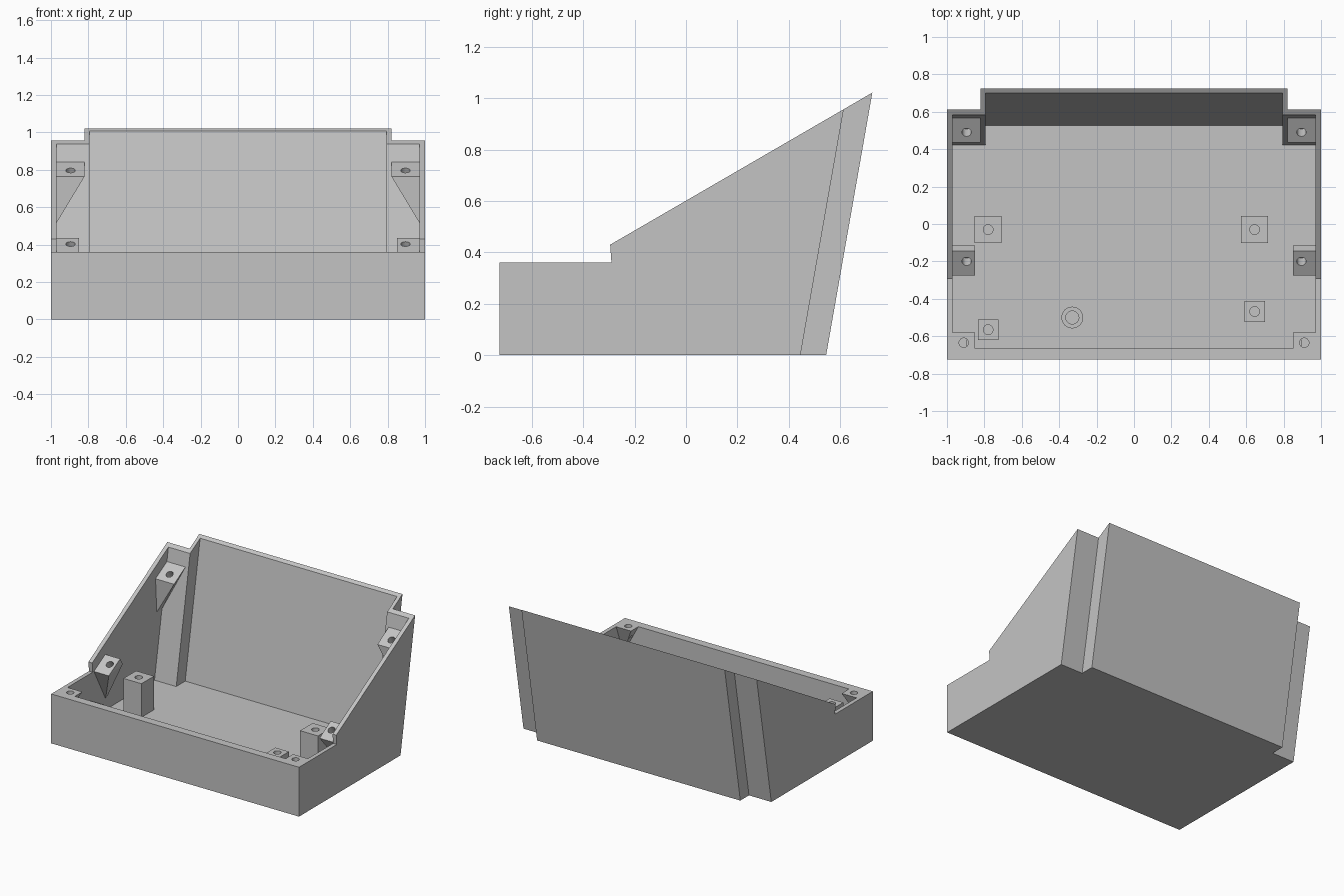
import bpy, bmesh
from mathutils import Matrix, Vector

old = bpy.data.objects.get("Cube")
if old:
    bpy.data.objects.remove(old, do_unlink=True)

LEAN = 0.176    # backward lean of the rear wall, y per z
PITCH = 0.58    # rise of the sloped rim, z per y
FLOOR = 0.03
RIM = 0.36      # height of the low front rim

grey = bpy.data.materials.new("light_grey_plastic")
grey.use_nodes = True
grey.diffuse_color = (0.55, 0.55, 0.55, 1)
grey.node_tree.nodes["Principled BSDF"].inputs["Base Color"].default_value = (0.55, 0.55, 0.55, 1)


def finish(name, bm):
    bmesh.ops.recalc_face_normals(bm, faces=bm.faces)
    mesh = bpy.data.meshes.new(name)
    bm.to_mesh(mesh)
    bm.free()
    mesh.materials.append(grey)
    obj = bpy.data.objects.new(name, mesh)
    bpy.context.collection.objects.link(obj)
    return obj


def bridge(name, ring_a, ring_b):
    """Solid between two matching outlines."""
    bm = bmesh.new()
    a = [bm.verts.new(p) for p in ring_a]
    b = [bm.verts.new(p) for p in ring_b]
    bm.faces.new(a)
    bm.faces.new(b)
    for i in range(len(a)):
        j = (i + 1) % len(a)
        bm.faces.new((a[i], a[j], b[j], b[i]))
    return finish(name, bm)


def hull(name, points):
    bm = bmesh.new()
    for p in points:
        bm.verts.new(p)
    bmesh.ops.convex_hull(bm, input=bm.verts)
    bmesh.ops.dissolve_limit(bm, angle_limit=0.01, verts=bm.verts, edges=bm.edges)
    return finish(name, bm)


def box(name, x, y, size, z0, z1):
    h = size / 2
    return hull(name, [(x + i * h, y + j * h, z)
                       for i in (-1, 1) for j in (-1, 1) for z in (z0, z1)])


def cylinder(name, centre, radius, depth, tilt=0):
    bm = bmesh.new()
    place = Matrix.Translation(Vector(centre)) @ Matrix.Rotation(tilt, 4, 'X')
    bmesh.ops.create_cone(bm, cap_ends=True, segments=32, radius1=radius,
                          radius2=radius, depth=depth, matrix=place)
    return finish(name, bm)


def cut(obj, cutter):
    """Subtract the cutter and throw it away."""
    cutter.hide_render = True
    mod = obj.modifiers.new("cut", 'BOOLEAN')
    mod.operation = 'DIFFERENCE'
    mod.solver = 'EXACT'
    mod.object = cutter
    graph = bpy.context.evaluated_depsgraph_get()
    mesh = bpy.data.meshes.new_from_object(obj.evaluated_get(graph))
    obj.modifiers.clear()
    obj.data = mesh
    bpy.data.objects.remove(cutter, do_unlink=True)


def leaning_block(name, half, inner_half, front, wing, back, z0, z1):
    """Stepped plan with upright front and a leaning rear."""
    def ring(z):
        w, b = wing + LEAN * z, back + LEAN * z
        right = [(half, front), (half, w), (inner_half, w), (inner_half, b)]
        return [(x, y, z) for x, y in right + [(-x, y) for x, y in reversed(right)]]
    return bridge(name, ring(z0), ring(z1))


# Case shell: solid body, hollowed, then trimmed along the stepped rim
shell = leaning_block("case_shell", 1.0, 0.82, -0.725, 0.445, 0.545, 0, 1.2)
cut(shell, leaning_block("cavity", 0.97, 0.795, -0.665, 0.418, 0.522, FLOOR, 1.4))
trim = [(-2, RIM), (-0.29, RIM), (-0.295, 0.43), (2, 0.43 + PITCH * 2.295), (2, 3), (-2, 3)]
cut(shell, bridge("trim", [(-2, y, z) for y, z in trim], [(2, y, z) for y, z in trim]))

for side, s in (("right", -1), ("left", 1)):
    wall = 0.98 * s

    # Rear screw brackets, tapering down to the side wall
    x = 0.82 * s
    pts = [(wall, 0.435, 0.765), (x, 0.435, 0.765), (wall, 0.57, 0.843), (x, 0.57, 0.843),
           (wall, 0.45, 0.50), (wall, 0.51, 0.50)]
    bracket = hull("rear_bracket_" + side, pts)
    cut(bracket, cylinder("hole", (0.895 * s, 0.49, 0.797), 0.025, 0.16, 0.52))

    # Middle screw brackets
    x = 0.85 * s
    pts = [(wall, -0.275, RIM), (x, -0.275, RIM), (wall, -0.145, 0.435), (x, -0.145, 0.435),
           (wall, -0.115, 0.385), (x, -0.115, 0.385), (wall, -0.13, 0.09)]
    bracket = hull("middle_bracket_" + side, pts)
    cut(bracket, cylinder("hole", (0.895 * s, -0.2, 0.403), 0.025, 0.16, 0.52))

    # Front corner screw blocks
    pts = [(a, b, RIM) for a in (wall, x) for b in (-0.67, -0.58)]
    block = hull("front_corner_block_" + side, pts + [(wall, -0.67, 0.12)])
    hole = (0.91 * s, -0.635, RIM)
    cut(block, cylinder("hole", hole, 0.025, 0.16))
    cut(shell, cylinder("hole", hole, 0.025, 0.16))

# Square standoffs on the floor
for name, x, y, size in (("standoff_rear_right", -0.78, -0.03, 0.145),
                         ("standoff_rear_left", 0.645, -0.03, 0.145),
                         ("standoff_front_right", -0.78, -0.565, 0.11),
                         ("standoff_front_left", 0.645, -0.468, 0.11)):
    post = box(name, x, y, size, FLOOR - 0.01, 0.275)
    cut(post, cylinder("hole", (x, y, 0.275), 0.026, 0.2))

# Round boss
boss = cylinder("round_boss", (-0.33, -0.5, 0.09), 0.058, 0.14)
cut(boss, cylinder("hole", (-0.33, -0.5, 0.14), 0.035, 0.2))
